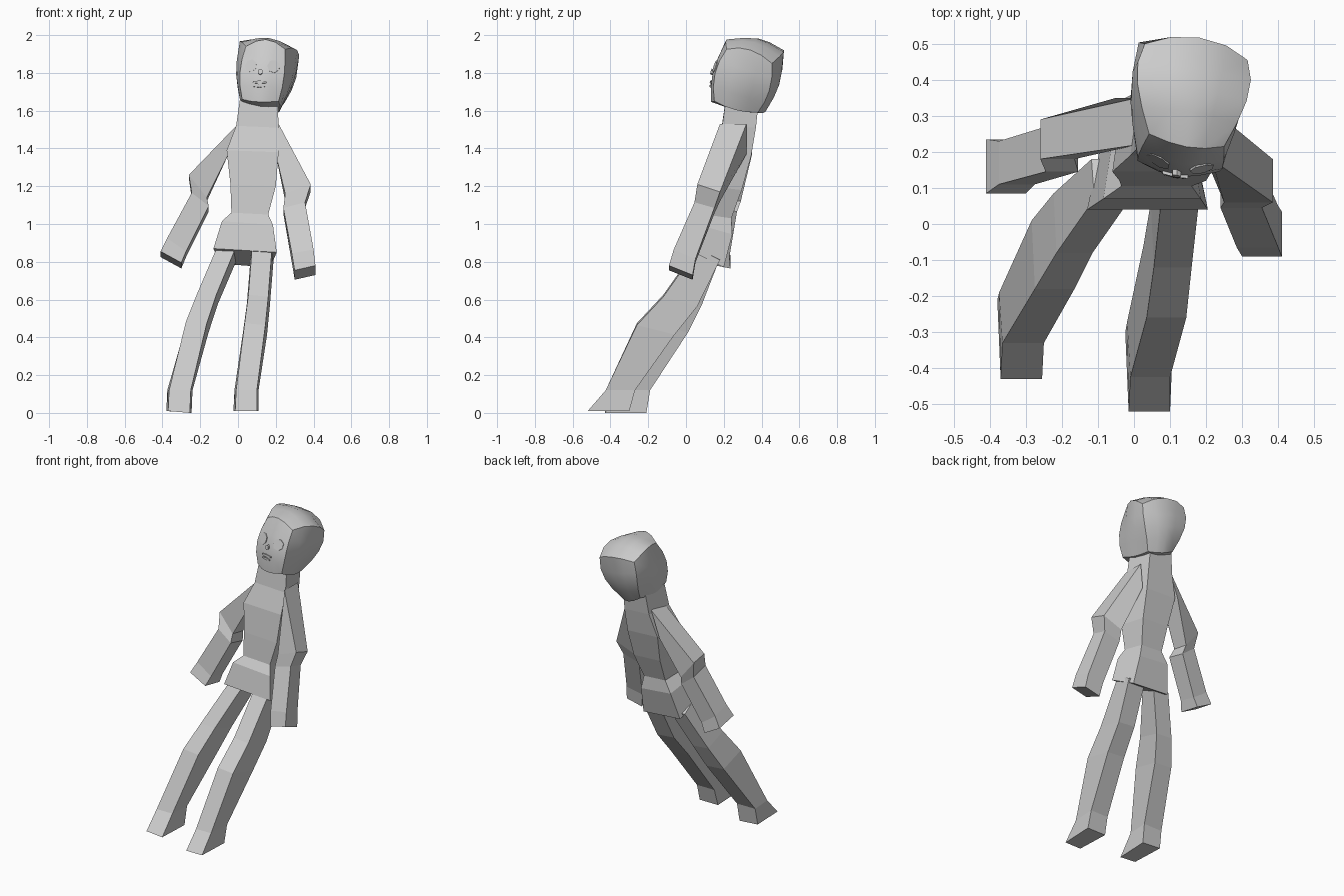
import bpy, bmesh
from math import cos, sin, pi, radians
from mathutils import Vector

if "Cube" in bpy.data.objects:
    bpy.data.objects.remove(bpy.data.objects["Cube"])


def finish(name, bm):
    bmesh.ops.recalc_face_normals(bm, faces=bm.faces[:])
    me = bpy.data.meshes.new(name)
    bm.to_mesh(me)
    bm.free()
    ob = bpy.data.objects.new(name, me)
    bpy.context.collection.objects.link(ob)
    return ob


def skin(name, rings):
    """Join rings of points with quads and cap both ends."""
    bm = bmesh.new()
    loops = [[bm.verts.new(p) for p in r] for r in rings]
    n = len(loops[0])
    for a, b in zip(loops, loops[1:]):
        for i in range(n):
            j = (i + 1) % n
            bm.faces.new((a[i], a[j], b[j], b[i]))
    bm.faces.new(loops[0])
    bm.faces.new(loops[-1])
    return finish(name, bm)


def loft(name, rows, inset=0.0):
    """Row: x,z of side a; x,z of side b; front y, back y; drop of z front to back."""
    rings = []
    for xa, za, xb, zb, yf, yb, drop in rows:
        d = (xb - xa) * inset
        h = drop / 2
        rings.append([(xa, yf, za + h), (xb, yf, zb + h),
                      (xb - d, yb, zb - h), (xa + d, yb, za - h)])
    return skin(name, rings)


# Body: flared hips, torso and neck in one piece
loft("body", [
    (-.13, .83, .205, .81, .04, .20, .08),
    (-.085, .99, .185, .97, .07, .245, .05),
    (-.035, 1.05, .16, 1.04, .105, .24, .02),
    (-.04, 1.20, .20, 1.19, .12, .295, .02),
    (-.06, 1.38, .215, 1.37, .145, .345, .02),
    (-.01, 1.52, .215, 1.51, .19, .37, .0),
    (.01, 1.66, .21, 1.65, .21, .385, .0)], inset=.1)

# Arms, shoulder to hand
loft("left_arm", [
    (.01, 1.54, -.05, 1.37, .22, .35, .0),
    (-.26, 1.25, -.165, 1.13, .18, .29, .02),
    (-.245, 1.15, -.155, 1.08, .145, .27, .03),
    (-.375, .91, -.275, .84, .11, .23, .03),
    (-.41, .84, -.30, .78, .085, .235, .03)])
loft("right_arm", [
    (.215, 1.53, .20, 1.37, .18, .32, .0),
    (.385, 1.19, .25, 1.14, .06, .18, .04),
    (.355, 1.10, .24, 1.07, .045, .15, .03),
    (.40, .84, .285, .82, -.065, .05, .05),
    (.41, .755, .30, .73, -.09, .035, .05)])

# Legs, hip to foot
loft("left_leg", [
    (-.11, .85, -.01, .85, .07, .18, .06),
    (-.215, .61, -.115, .60, -.08, .085, .05),
    (-.275, .46, -.165, .45, -.18, .01, .05),
    (-.365, .12, -.25, .12, -.33, -.19, .0),
    (-.37, .01, -.255, .0, -.43, -.21, .0)], inset=-.08)
loft("right_leg", [
    (.075, .85, .18, .84, .06, .18, .06),
    (.055, .60, .16, .59, -.12, .06, .05),
    (.035, .45, .145, .44, -.26, -.06, .05),
    (-.01, .12, .10, .12, -.425, -.27, .0),
    (-.015, .01, .10, .01, -.52, -.30, .0)], inset=-.08)

# Head: a leaning box with bulging sides, described by its eight corners
CORNERS = {
    (-1, -1, -1): (.022, .175, 1.66), (1, -1, -1): (.215, .15, 1.65),
    (1, 1, -1): (.21, .38, 1.59), (-1, 1, -1): (.045, .415, 1.635),
    (-1, -1, 1): (.042, .25, 1.94), (1, -1, 1): (.25, .215, 1.925),
    (1, 1, 1): (.315, .455, 1.85), (-1, 1, 1): (.03, .50, 1.91)}


def head_point(p):
    out = Vector((0, 0, 0))
    for k, c in CORNERS.items():
        w = 1
        for i in range(3):
            w *= (1 + k[i] * p[i]) / 2
        out += w * Vector(c)
    return out


def bulge(p):
    amount = ((.42, .32), (.46, .46), (.2, .55))
    q = list(p)
    for i in range(3):
        if abs(p[i]) > .999:
            s = 1 if p[i] > 0 else -1
            rest = sum(p[j] ** 2 for j in range(3) if j != i)
            q[i] += s * amount[i][s > 0] * (1 - rest / 2)
    return q


bm = bmesh.new()
bmesh.ops.create_cube(bm, size=2)
bmesh.ops.subdivide_edges(bm, edges=bm.edges[:], cuts=3, use_grid_fill=True)
for v in bm.verts:
    v.co = head_point(bulge(v.co))
head = finish("head", bm)
bpy.context.view_layer.objects.active = head
head.select_set(True)
bpy.ops.object.shade_smooth_by_angle(angle=radians(30))
head.select_set(False)


# Facial features: small raised plates following the face
def plate(name, u, w, ru, rw, sides, height):
    base = []
    for i in range(sides):
        a = 2 * pi * (i + .5) / sides
        base.append((u + ru * cos(a), -1, w + rw * sin(a)))
    rings = []
    for off in (-.04, height):
        ring = []
        for p in base:
            q = bulge(p)
            q[1] -= off
            ring.append(head_point(q))
        rings.append(ring)
    skin(name, rings)


plate("left_eye", -.66, .24, .33, .25, 7, .03)
plate("right_eye", .58, .24, .33, .25, 7, .03)
plate("nose", -.1, 0, .14, .11, 6, .10)
plate("upper_lip", -.1, -.38, .42, .055, 6, .05)
plate("lower_lip", -.1, -.52, .36, .055, 6, .05)
